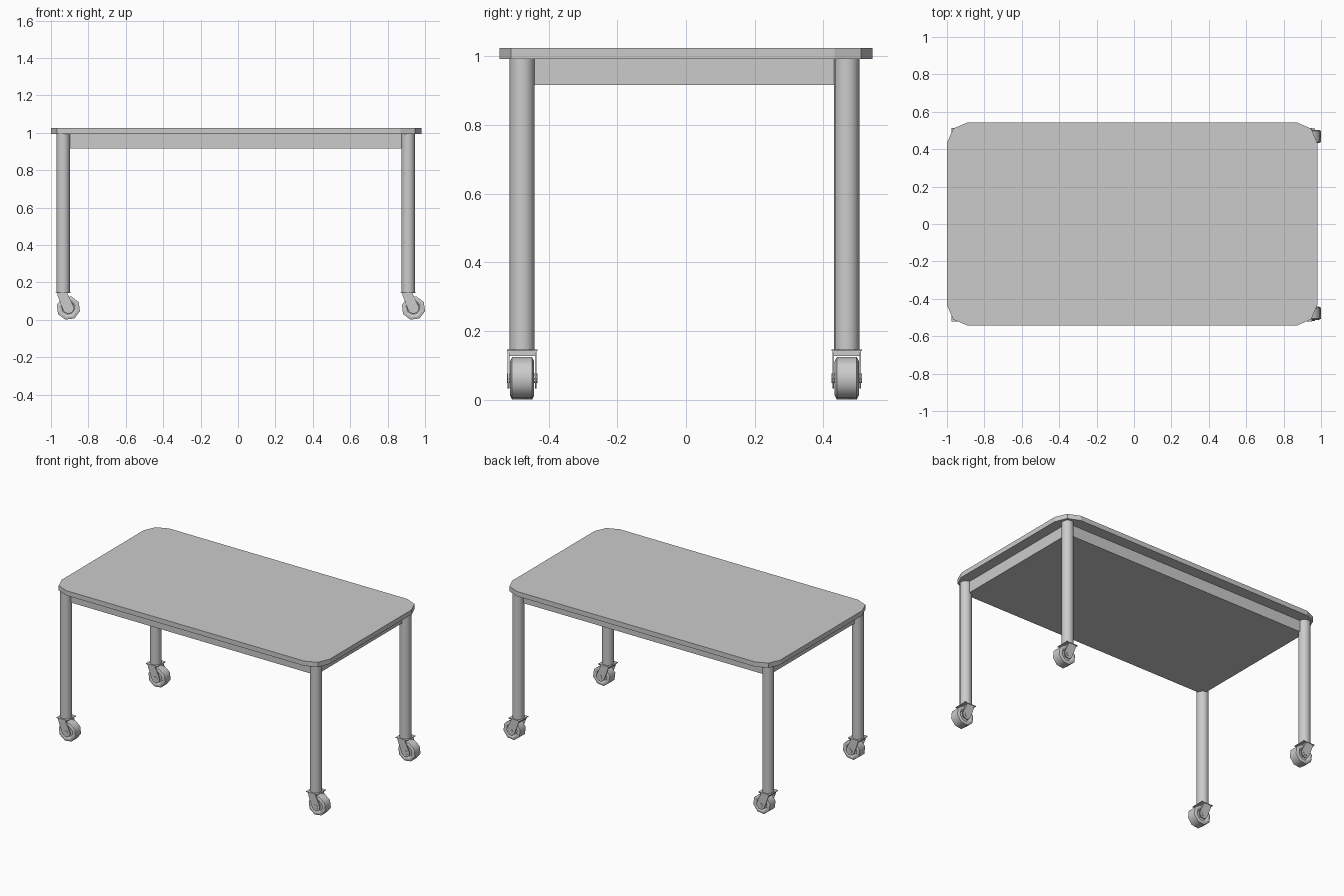
import bpy, bmesh, math
from mathutils import Matrix

if "Cube" in bpy.data.objects:
    bpy.data.objects.remove(bpy.data.objects["Cube"])

LEG_X = (-0.935, 0.91)
LEG_Y = (-0.477, 0.468)
WHEEL_DX, WHEEL_Z = 0.028, 0.0625


def finish(name, bm, smooth=None):
    bmesh.ops.recalc_face_normals(bm, faces=bm.faces)
    me = bpy.data.meshes.new(name)
    bm.to_mesh(me)
    bm.free()
    ob = bpy.data.objects.new(name, me)
    bpy.context.collection.objects.link(ob)
    if smooth:
        bpy.ops.object.select_all(action='DESELECT')
        ob.select_set(True)
        bpy.context.view_layer.objects.active = ob
        bpy.ops.object.shade_smooth_by_angle(angle=math.radians(smooth))
    return ob


def add_prism(bm, pts, vec):
    face = bm.faces.new([bm.verts.new(p) for p in pts])
    ext = bmesh.ops.extrude_face_region(bm, geom=[face], use_keep_orig=True)
    bmesh.ops.translate(bm, vec=vec, verts=[v for v in ext['geom'] if isinstance(v, bmesh.types.BMVert)])


def box(name, x0, x1, y0, y1, z0, z1):
    bm = bmesh.new()
    add_prism(bm, [(x0, y0, z0), (x1, y0, z0), (x1, y1, z0), (x0, y1, z0)], (0, 0, z1 - z0))
    return finish(name, bm)


def cylinder(name, r, depth, n, mat, smooth=40):
    bm = bmesh.new()
    bmesh.ops.create_cone(bm, cap_ends=True, segments=n, radius1=r, radius2=r, depth=depth, matrix=mat)
    return finish(name, bm, smooth)


# Tabletop with faceted corners
bm = bmesh.new()
x0, x1, yh = -1.0, 0.98, 0.543
quarter = [(0.0, 0.11), (0.033, 0.033), (0.11, 0.0)]
pts = [(x0 + a, -yh + b) for a, b in quarter]
pts += [(x1 - a, -yh + b) for a, b in reversed(quarter)]
pts += [(x1 - a, yh - b) for a, b in quarter]
pts += [(x0 + a, yh - b) for a, b in reversed(quarter)]
add_prism(bm, [(x, y, 0.993) for x, y in pts], (0, 0, 0.032))
finish("tabletop", bm)

# Apron: closed box running between the leg centres
box("apron", *LEG_X, *LEG_Y, 0.917, 0.993)


def wheel(name, cx, cy):
    # Lathed octagonal tyre with recessed hub faces
    half = [(0.034, 0.018), (0.041, 0.032), (0.052, 0.035), (0.064, 0.029)]
    profile = half + [(r, -y) for r, y in reversed(half)]
    bm = bmesh.new()
    rings = []
    for r, y in profile:
        angs = [math.radians(30 + 45 * i) for i in range(8)]
        rings.append([bm.verts.new((cx + r * math.cos(a), cy + y, WHEEL_Z + r * math.sin(a))) for a in angs])
    for a, b in zip(rings, rings[1:]):
        for i in range(8):
            j = (i + 1) % 8
            bm.faces.new((a[i], a[j], b[j], b[i]))
    bm.faces.new(rings[0])
    bm.faces.new(rings[-1])
    finish(name, bm, 50)


def fork(name, lx, cy):
    # Two cheek plates tapering to a rounded end at the axle
    cx, r = lx + WHEEL_DX, 0.03
    arc = [math.radians(200 + 34 * i) for i in range(6)]
    pts = [(lx + 0.022, 0.143), (lx - 0.032, 0.143), (lx - 0.026, 0.12)]
    pts += [(cx + r * math.cos(a), WHEEL_Z + r * math.sin(a)) for a in arc]
    bm = bmesh.new()
    for y in (-0.042, 0.037):
        add_prism(bm, [(x, cy + y, z) for x, z in pts], (0, 0.005, 0))
    finish(name, bm)


# Legs and casters
for sx, lx in zip(("left", "right"), LEG_X):
    for sy, ly in zip(("front", "back"), LEG_Y):
        tag = f"{sy}_{sx}"
        cylinder(f"{tag}_leg", 0.0365, 0.85, 16, Matrix.Translation((lx, ly, 0.57)))
        box(f"{tag}_caster_plate", lx - 0.042, lx + 0.042, ly - 0.044, ly + 0.044, 0.142, 0.147)
        box(f"{tag}_fork_bridge", lx - 0.03, lx + 0.02, ly - 0.04, ly + 0.04, 0.128, 0.144)
        fork(f"{tag}_fork", lx, ly)
        wheel(f"{tag}_wheel", lx + WHEEL_DX, ly)
        cylinder(f"{tag}_axle", 0.014, 0.088, 8,
                 Matrix.Translation((lx + WHEEL_DX, ly, WHEEL_Z)) @ Matrix.Rotation(math.pi / 2, 4, 'X'))
